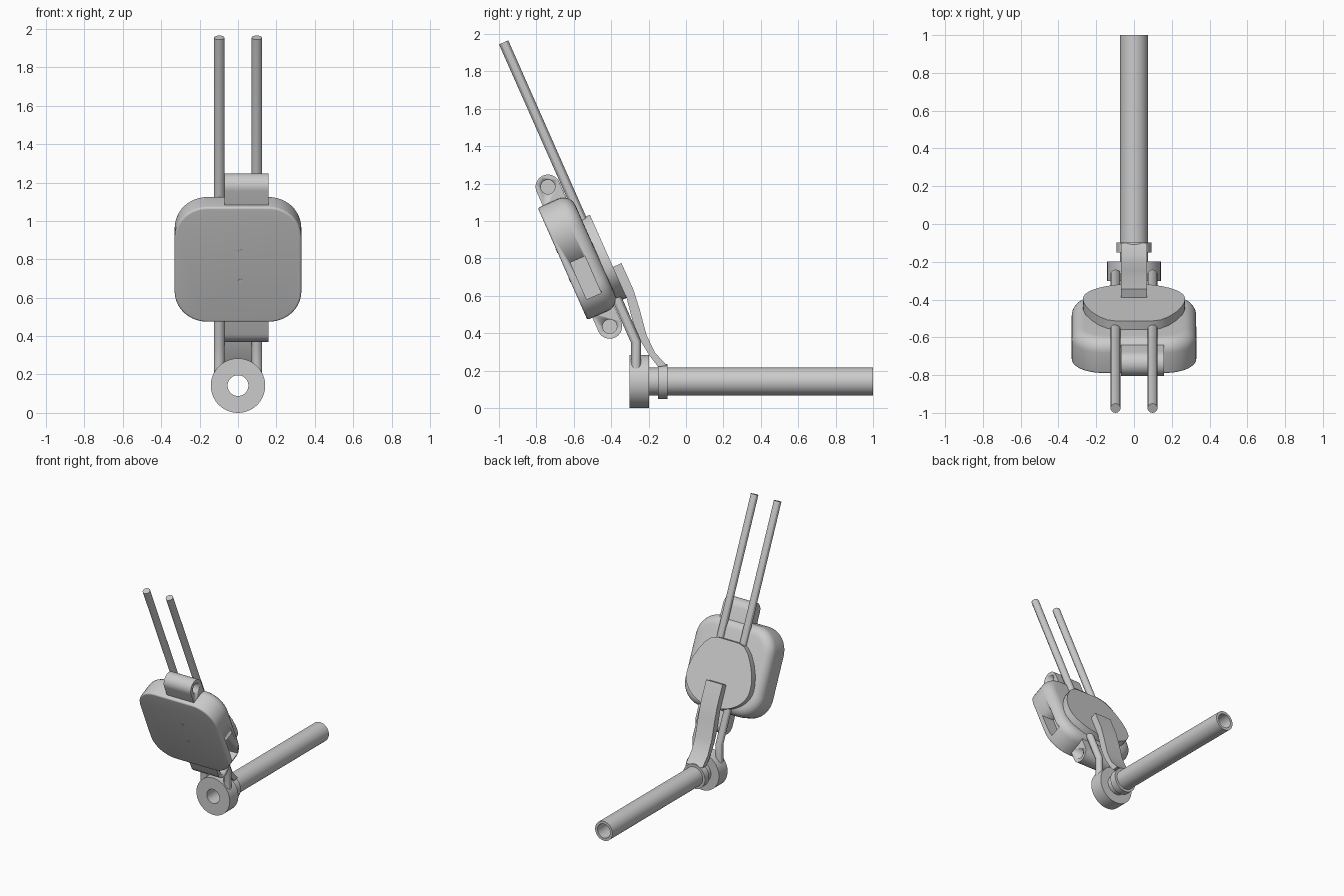
import bpy, bmesh, math
from mathutils import Matrix, Vector

cube = bpy.data.objects.get("Cube")
if cube:
    bpy.data.objects.remove(cube, do_unlink=True)

TILT = Matrix.Rotation(math.radians(23.9), 4, 'X')
FLAT = Matrix.Identity(4)
AXIS_Z = 0.142


def select(ob):
    bpy.ops.object.select_all(action='DESELECT')
    ob.select_set(True)
    bpy.context.view_layer.objects.active = ob


def finish(name, bm, matrix=FLAT):
    bmesh.ops.recalc_face_normals(bm, faces=bm.faces)
    me = bpy.data.meshes.new(name)
    bm.to_mesh(me)
    bm.free()
    ob = bpy.data.objects.new(name, me)
    bpy.context.collection.objects.link(ob)
    ob.matrix_world = matrix
    select(ob)
    bpy.ops.object.shade_smooth_by_angle(angle=math.radians(30))
    return ob


def prism(name, points, direction, matrix=FLAT):
    """Extrude a closed outline along a direction."""
    bm = bmesh.new()
    face = bm.faces.new([bm.verts.new(p) for p in points])
    out = bmesh.ops.extrude_face_region(bm, geom=[face], use_keep_orig=True)
    verts = [g for g in out["geom"] if isinstance(g, bmesh.types.BMVert)]
    bmesh.ops.translate(bm, verts=verts, vec=direction)
    return finish(name, bm, matrix)


def tube(name, y0, y1, outer, inner):
    """Hollow cylinder along y at the handle axis."""
    bm = bmesh.new()
    ring = [bm.verts.new((r, y, 0)) for r, y in
            ((inner, y0), (outer, y0), (outer, y1), (inner, y1))]
    edges = [bm.edges.new((ring[i], ring[i - 1])) for i in range(4)]
    bmesh.ops.spin(bm, geom=ring + edges, axis=(0, 1, 0), cent=(0, 0, 0),
                   angle=math.tau, steps=40, use_merge=True)
    bmesh.ops.remove_doubles(bm, verts=bm.verts, dist=1e-4)
    return finish(name, bm, Matrix.Translation((0, 0, AXIS_Z)))


def cylinder(name, center, radius, length, axis, matrix, segments=32):
    bm = bmesh.new()
    turn = Vector((0, 0, 1)).rotation_difference(Vector(axis)).to_matrix().to_4x4()
    bmesh.ops.create_cone(bm, cap_ends=True, segments=segments, radius1=radius,
                          radius2=radius, depth=length,
                          matrix=Matrix.Translation(center) @ turn)
    return finish(name, bm, matrix)


def cut(target, cutter):
    cutter.hide_render = True
    mod = target.modifiers.new("Cut", 'BOOLEAN')
    mod.operation = 'DIFFERENCE'
    mod.solver = 'EXACT'
    mod.object = cutter
    select(target)
    bpy.ops.object.modifier_apply(modifier=mod.name)
    bpy.data.objects.remove(cutter, do_unlink=True)


def box(name, center, size, matrix, corner=0, back=0, front=0):
    """Box with rounded outline and separate front and back rim fillets."""
    bm = bmesh.new()
    bmesh.ops.create_cube(bm, size=1, matrix=Matrix.Translation(center)
                          @ Matrix.Diagonal((*size, 1)))

    def bevel(edges, amount, segments):
        bmesh.ops.bevel(bm, geom=edges, offset=amount, offset_type='OFFSET',
                        segments=segments, profile=0.5, affect='EDGES')

    if corner:
        bevel([e for e in bm.edges
               if abs(e.verts[0].co.y - e.verts[1].co.y) > size[1] / 2], corner, 10)
        for side, amount in ((1, back), (-1, front)):
            y = center[1] + side * size[1] / 2
            bevel([e for e in bm.edges
                   if all(abs(v.co.y - y) < 1e-4 for v in e.verts)], amount, 6)
    return finish(name, bm, matrix)


# Handle pipe, end ring and strap collar
tube("handle_pipe", -0.21, 1.0, 0.074, 0.054)
tube("front_ring", -0.303, -0.198, 0.142, 0.054)
tube("strap_collar", -0.15, -0.098, 0.093, 0.07)

# Pair of bent rods
for side, label in ((1, "left"), (-1, "right")):
    curve = bpy.data.curves.new(label + "_rod", 'CURVE')
    curve.dimensions = '3D'
    curve.bevel_depth = 0.027
    curve.bevel_resolution = 4
    curve.use_fill_caps = True
    path = [(-0.267, 0.2), (-0.267, 0.353), (-0.975, 1.955)]
    spline = curve.splines.new('POLY')
    spline.points.add(len(path) - 1)
    for point, (y, z) in zip(spline.points, path):
        point.co = (side * 0.098, y, z, 1)
    rod = bpy.data.objects.new(label + "_rod", curve)
    bpy.context.collection.objects.link(rod)
    select(rod)
    bpy.ops.object.convert(target='MESH')
    bpy.ops.object.shade_smooth_by_angle(angle=math.radians(30))

# Tilted housing with a pocket in its left side
MID_Y, MID_Z = -0.196, 0.972
housing = box("housing", (0, MID_Y, MID_Z), (0.66, 0.19, 0.655), TILT,
              corner=0.17, back=0.07, front=0.012)
cut(housing, box("pocket_cutter", (0.33, -0.208, 0.854), (0.2, 0.085, 0.215), TILT))

# Hinge lugs above and below the housing, each with a blind hole
for side, label in ((1, "upper"), (-1, "lower")):
    z, r = MID_Z + side * 0.408, 0.066
    outline = [(-0.07, MID_Y + r * math.cos(math.pi * i / 16),
                z + side * r * math.sin(math.pi * i / 16)) for i in range(17)]
    outline += [(-0.07, MID_Y + s * r, z - side * 0.11) for s in (-1, 1)]
    lug = prism(label + "_lug", outline, (0.23, 0, 0), TILT)
    cut(lug, cylinder("hole_cutter", (0.08, MID_Y, z), 0.038, 0.2, (1, 0, 0), TILT))

# Small screws on the housing front
for i, z in enumerate((0.88, 1.048)):
    cylinder(f"screw_{i + 1}", (0.012, -0.29, z), 0.012, 0.006, (0, 1, 0), TILT, 16)

# Back plate clamping the rods: wide round bottom, narrower flat top
half = [(0.27 * math.sin(math.radians(a)), 0.855 - 0.188 * math.cos(math.radians(a)))
        for a in range(0, 91, 9)]
half += [(0.268, 0.9), (0.255, 0.96), (0.225, 1.03), (0.185, 1.095), (0.14, 1.138), (0.09, 1.153)]
outline = half + [(-x, z) for x, z in reversed(half[1:])]
prism("back_plate", [(x, -0.103, z) for x, z in outline], (0, 0.052, 0), TILT)

# Curved strap from the back plate down to the collar
outer = [(-0.345, 0.775), (-0.28, 0.63), (-0.247, 0.525), (-0.211, 0.39),
         (-0.165, 0.295), (-0.1, 0.225)]
inner = [(-0.15, 0.222), (-0.195, 0.28), (-0.247, 0.365), (-0.284, 0.46),
         (-0.318, 0.59), (-0.395, 0.752)]
prism("strap", [(-0.07, y, z) for y, z in outer + inner], (0.14, 0, 0))
